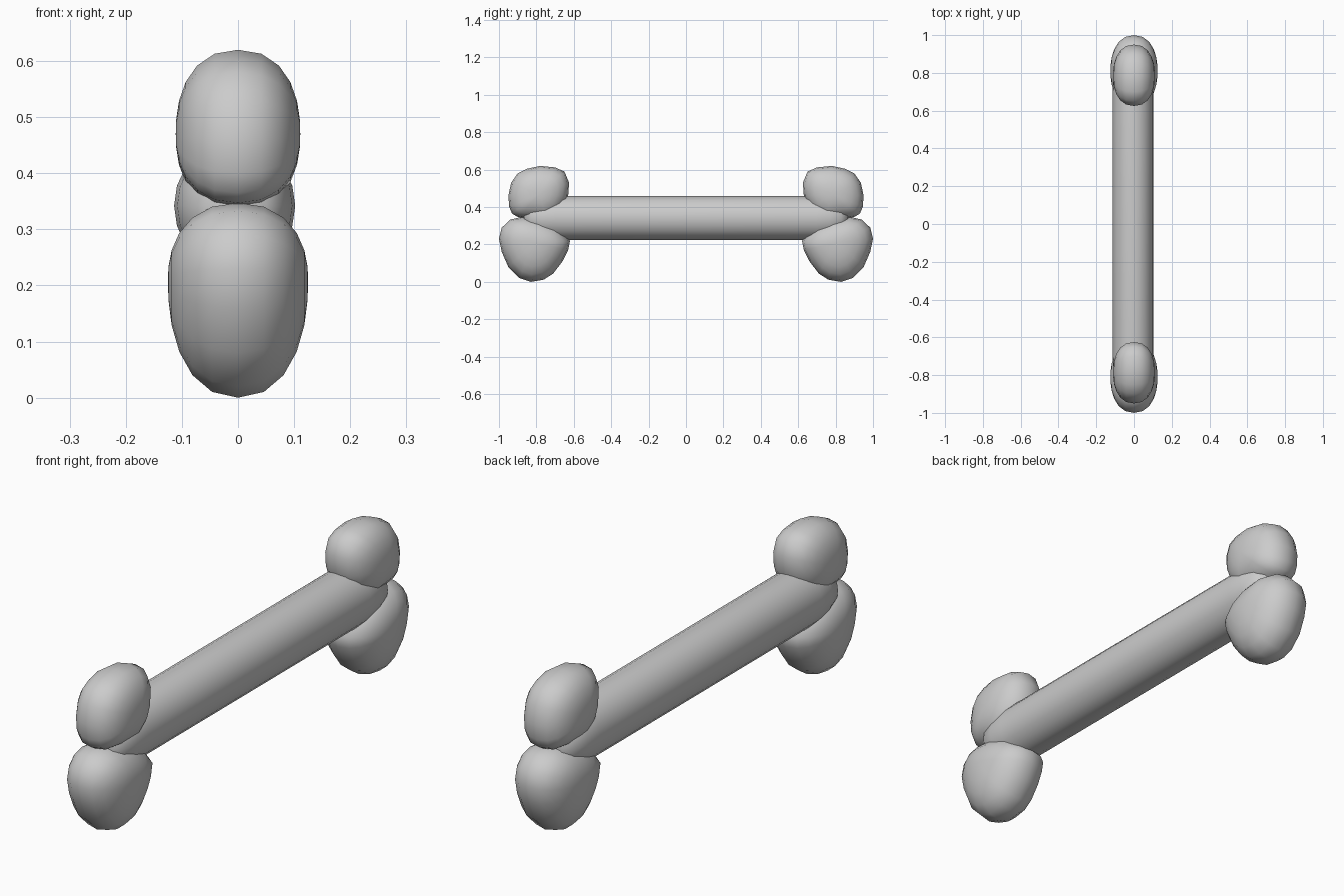
import bpy, bmesh, math

if "Cube" in bpy.data.objects:
    bpy.data.objects.remove(bpy.data.objects["Cube"])


def loft(name, rings, tips=None, mirror=False):
    """Skin closed rings of points, then close the ends with faces or tips."""
    bm = bmesh.new()
    loops = [[bm.verts.new(p) for p in ring] for ring in rings]
    n = len(loops[0])
    for a, b in zip(loops, loops[1:]):
        for i in range(n):
            j = (i + 1) % n
            bm.faces.new((a[i], a[j], b[j], b[i]))
    for k, loop in enumerate((loops[0], loops[-1])):
        if tips:
            tip = bm.verts.new(tips[k])
            for i in range(n):
                bm.faces.new((loop[i], loop[(i + 1) % n], tip))
        else:
            bm.faces.new(loop)
    bmesh.ops.recalc_face_normals(bm, faces=bm.faces)
    for f in bm.faces:
        f.smooth = True
    me = bpy.data.meshes.new(name)
    bm.to_mesh(me)
    bm.free()
    ob = bpy.data.objects.new(name, me)
    bpy.context.collection.objects.link(ob)
    if mirror:
        m = ob.modifiers.new("mirror", 'MIRROR')
        m.use_axis = (False, True, False)
        m.use_mirror_merge = False
    return ob


def knob(name, outline, centre, half_width, power):
    """Rounded knuckle: side outline shrunk toward its centre across x."""
    cy, cz = centre
    rings = []
    for deg in (-82, -70, -55, -38, -19, 0, 19, 38, 55, 70, 82):
        t = math.radians(deg)
        s = math.cos(t) ** (2 / power)
        x = half_width * math.copysign(abs(math.sin(t)) ** (2 / power), t)
        rings.append([(x, cy + (y - cy) * s, cz + (z - cz) * s) for y, z in outline])
    tips = [(-half_width, cy, cz), (half_width, cy, cz)]
    return loft(name, rings, tips, mirror=True)


# Shaft, narrowing where it is buried between the knuckles
SIDES = 20
stations = [(0.0, 1.0), (0.70, 1.0), (0.77, 0.95), (0.83, 0.80), (0.865, 0.5)]
path = [(-y, s) for y, s in reversed(stations[1:])] + stations[1:]
loft("shaft", [[(-0.006 * s + 0.108 * s * math.cos(math.tau * i / SIDES), y,
                 0.342 + 0.117 * s * math.sin(math.tau * i / SIDES))
                for i in range(SIDES)] for y, s in path])

# Upper knuckles, one at each end
upper = [(0.63, 0.46), (0.625, 0.53), (0.65, 0.59), (0.70, 0.612), (0.78, 0.62),
         (0.85, 0.605), (0.90, 0.58), (0.935, 0.53), (0.95, 0.46), (0.945, 0.40),
         (0.93, 0.365), (0.90, 0.347), (0.85, 0.34), (0.74, 0.33), (0.66, 0.39)]
knob("upper_knuckles", upper, (0.785, 0.47), 0.111, 2.3)

# Lower knuckles, slightly larger and reaching the floor
lower = [(0.62, 0.22), (0.63, 0.17), (0.66, 0.11), (0.71, 0.045), (0.76, 0.012),
         (0.83, 0.0), (0.89, 0.02), (0.95, 0.08), (0.985, 0.16), (1.0, 0.23),
         (0.985, 0.29), (0.94, 0.333), (0.88, 0.347), (0.78, 0.335), (0.68, 0.29)]
knob("lower_knuckles", lower, (0.81, 0.21), 0.125, 2.25)
